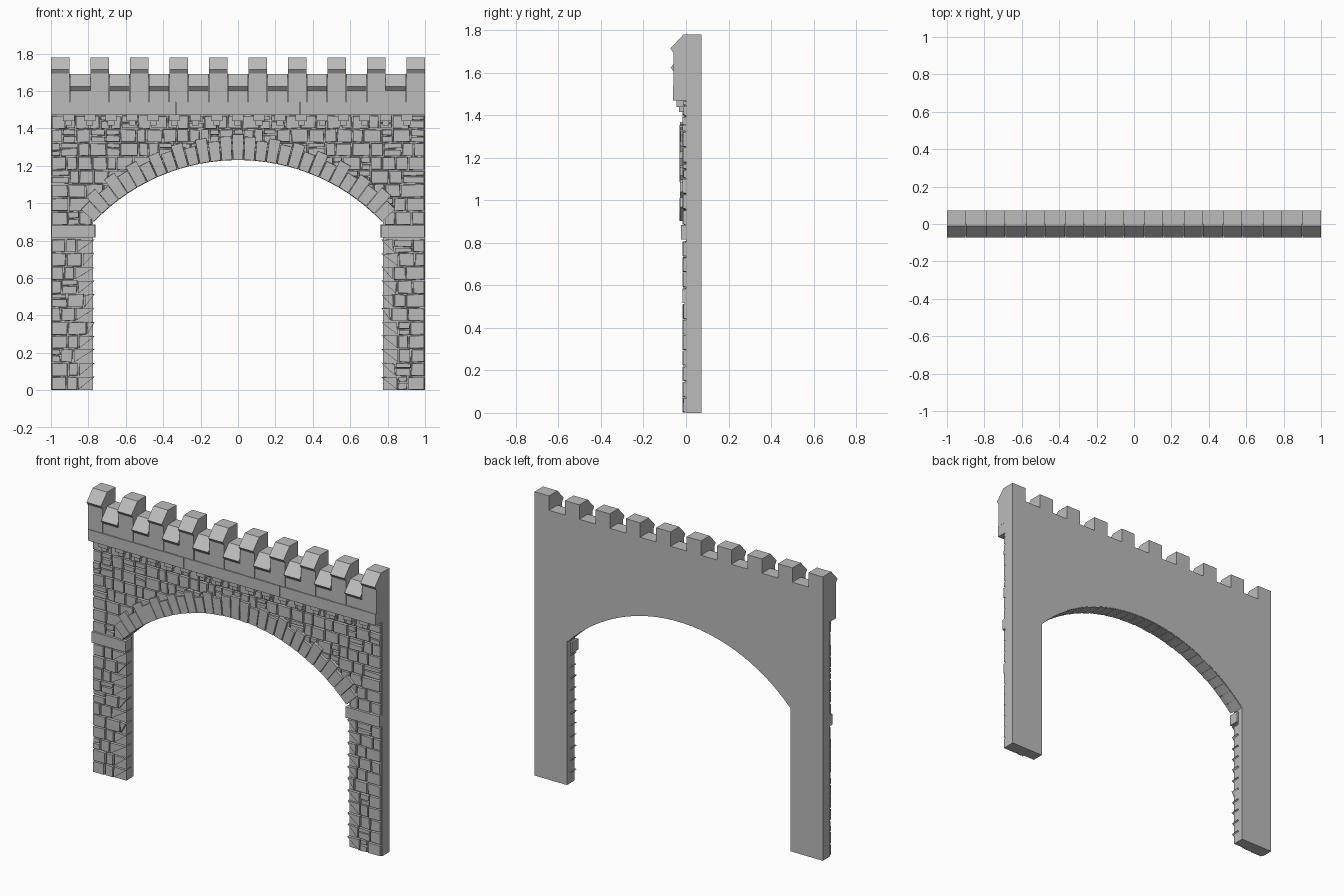
import bpy, bmesh, math, random

random.seed(4)
if "Cube" in bpy.data.objects:
    bpy.data.objects.remove(bpy.data.objects["Cube"])

stone_grey = bpy.data.materials.new("stone_grey")
stone_grey.use_nodes = True
GREY = (0.5, 0.5, 0.5, 1)
stone_grey.diffuse_color = GREY
stone_grey.node_tree.nodes["Principled BSDF"].inputs["Base Color"].default_value = GREY

BACK = 0.073
RADIUS = 1.063          # arch opening
ARCH_Z = 1.23 - RADIUS  # arch centre height
JAMB = 0.77
ROW = 0.0735
PITCH = 1.9 / 9         # merlon spacing
MERLON = 0.1


def loft(bm, a, b):
    """Closed solid between two matching loops."""
    va = [bm.verts.new(p) for p in a]
    vb = [bm.verts.new(p) for p in b]
    bm.faces.new(va)
    bm.faces.new(vb[::-1])
    n = len(va)
    for i in range(n):
        j = (i + 1) % n
        bm.faces.new((va[j], va[i], vb[i], vb[j]))


def block(bm, pts, front, back, inset=0.0):
    """Extrude an (x, z) outline along y, with a slightly smaller front."""
    cx = sum(p[0] for p in pts) / len(pts)
    cz = sum(p[1] for p in pts) / len(pts)

    def shrink(v, c):
        return v - math.copysign(min(inset, abs(v - c)), v - c)
    loft(bm, [(shrink(x, cx), front, shrink(z, cz)) for x, z in pts],
         [(x, back, z) for x, z in pts])


def rect(x0, x1, z0, z1):
    return [(x0, z0), (x1, z0), (x1, z1), (x0, z1)]


def along_x(bm, profile, x0, x1):
    """Extrude a (y, z) profile along x."""
    loft(bm, [(x0, y, z) for y, z in profile], [(x1, y, z) for y, z in profile])


def arch_point(angle, radius):
    return (radius * math.sin(angle), ARCH_Z + radius * math.cos(angle))


def finish(name, bm):
    bmesh.ops.recalc_face_normals(bm, faces=bm.faces)
    mesh = bpy.data.meshes.new(name)
    bm.to_mesh(mesh)
    bm.free()
    mesh.materials.append(stone_grey)
    obj = bpy.data.objects.new(name, mesh)
    bpy.context.collection.objects.link(obj)
    return obj


# Wall core with arched opening and stepped top
half_angle = math.asin(JAMB / RADIUS)
inner = JAMB + 0.005
outline = [(-1, 0), (-inner, 0), (-inner, 0.9)]
outline += [arch_point(half_angle * (i / 16 - 1), RADIUS + 0.004) for i in range(33)]
outline += [(inner, 0.9), (inner, 0), (1, 0)]
for i in reversed(range(10)):
    x = -1 + i * PITCH
    outline += [(x + MERLON, 1.78), (x, 1.78)]
    if i:
        outline += [(x, 1.69), (x - PITCH + MERLON, 1.69)]
bm = bmesh.new()
block(bm, outline, 0, BACK)
finish("wall_core", bm)


# Sloped battlement fronts
def battlement(bm, x0, x1, top, face):
    along_x(bm, [(0, 1.54), (face, 1.54), (face, top - 0.088), (-BACK, top - 0.066),
                 (-0.012, top), (0, top)], x0, x1)


merlons, crenels = bmesh.new(), bmesh.new()
for i in range(10):
    x = -1 + i * PITCH
    battlement(merlons, x, x + MERLON, 1.78, -0.058)
    if i < 9:
        battlement(crenels, x + MERLON + 0.001, x + PITCH - 0.001, 1.69, -0.054)
finish("merlons", merlons)
finish("crenel_sills", crenels)

# Ledge below the battlements
bm = bmesh.new()
for i in range(3):
    x = -1 + i * 2 / 3
    block(bm, rect(x + 0.001, x + 2 / 3 - 0.001, 1.47, 1.54), -0.062, 0)
finish("ledge", bm)

# Small corbels under the ledge
bm = bmesh.new()
for i in range(17):
    x = -0.905 + i * 0.113
    block(bm, rect(x - 0.03, x + 0.03, 1.44, 1.47), -0.045, 0)
    block(bm, rect(x - 0.018, x + 0.018, 1.415, 1.44), -0.034, 0)
finish("corbels", bm)

# Arch stones running through the wall
bm = bmesh.new()
COUNT = 29
step = 2 * half_angle / COUNT
for i in range(COUNT):
    a0 = -half_angle + i * step + 0.001
    a1 = a0 + step - 0.002
    length = 0.14 if i == COUNT // 2 else (0.128 if i % 2 else 0.102)
    length += random.uniform(-0.008, 0.008)
    outer = RADIUS + length
    pts = [arch_point(a0, RADIUS), arch_point(a1, RADIUS),
           arch_point(a1, outer), arch_point(a0, outer)]
    block(bm, pts, -0.028 + random.uniform(-0.002, 0.002), 0.004, 0.002)
    # lining of the opening
    pts[2], pts[3] = arch_point(a1, RADIUS + 0.02), arch_point(a0, RADIUS + 0.02)
    block(bm, pts, 0.003, BACK - 0.002)
finish("arch_stones", bm)


# Rough facing stones
def arch_limit(x):
    if abs(x) > JAMB:
        return 0
    return ARCH_Z + math.sqrt((RADIUS + 0.05) ** 2 - x * x)


def facing_stone(bm, x0, x1, z0, z1, back=0.002):
    gap = 0.0025

    def jit():
        return random.uniform(-0.0025, 0.0025)
    pts = []
    for x, z in rect(x0 + gap, x1 - gap, z0 + gap, z1 - gap):
        edge = abs(x) > 0.99 or abs(abs(x) - JAMB) < 0.01
        pts.append((x if edge else x + jit(), max(z + jit(), 0)))
    for k, top in ((0, 3), (1, 2)):
        x, z = pts[k]
        pts[k] = (x, min(max(z, arch_limit(x)), pts[top][1] - 0.001))
    if max(pts[3][1] - pts[0][1], pts[2][1] - pts[1][1]) > 0.01:
        block(bm, pts, random.uniform(-0.017, -0.012), back, 0.002)


def course(bm, x0, x1, z0, z1, jamb_side=0):
    """One row of stones of random widths, some split into two thin ones."""
    x = x0
    while x < x1 - 0.001:
        end = x + random.uniform(0.05, 0.1)
        if x1 - end < 0.045:
            end = x1
        at_jamb = (jamb_side > 0 and x == x0) or (jamb_side < 0 and end == x1)
        back = 0.04 if at_jamb else 0.002
        if random.random() < 0.2 and not at_jamb:
            mid = z0 + (z1 - z0) * random.uniform(0.4, 0.65)
            facing_stone(bm, x, end, z0, mid)
            facing_stone(bm, x, end, mid, z1)
        else:
            facing_stone(bm, x, end, z0, z1, back)
        x = end


pillars, upper = bmesh.new(), bmesh.new()
for r in range(11):
    course(pillars, -0.999, -JAMB + 0.005, r * ROW, (r + 1) * ROW, -1)
    course(pillars, JAMB - 0.005, 0.999, r * ROW, (r + 1) * ROW, 1)
for r in range(12, 20):
    z0, z1 = r * ROW, (r + 1) * ROW
    if z1 < 1.06:
        course(upper, -0.999, -JAMB - 0.01, z0, z1)
        course(upper, JAMB + 0.01, 0.999, z0, z1)
    else:
        course(upper, -0.999, 0.999, z0, z1)
finish("pillar_stones", pillars)
finish("upper_wall_stones", upper)

# Impost slabs at the foot of the arch
bm = bmesh.new()
for s in (-1, 1):
    x0, x1 = sorted((s * (JAMB - 0.007), s * 0.999))
    block(bm, rect(x0, x1, 0.815, 0.885), -0.024, 0.04, 0.001)
finish("imposts", bm)
